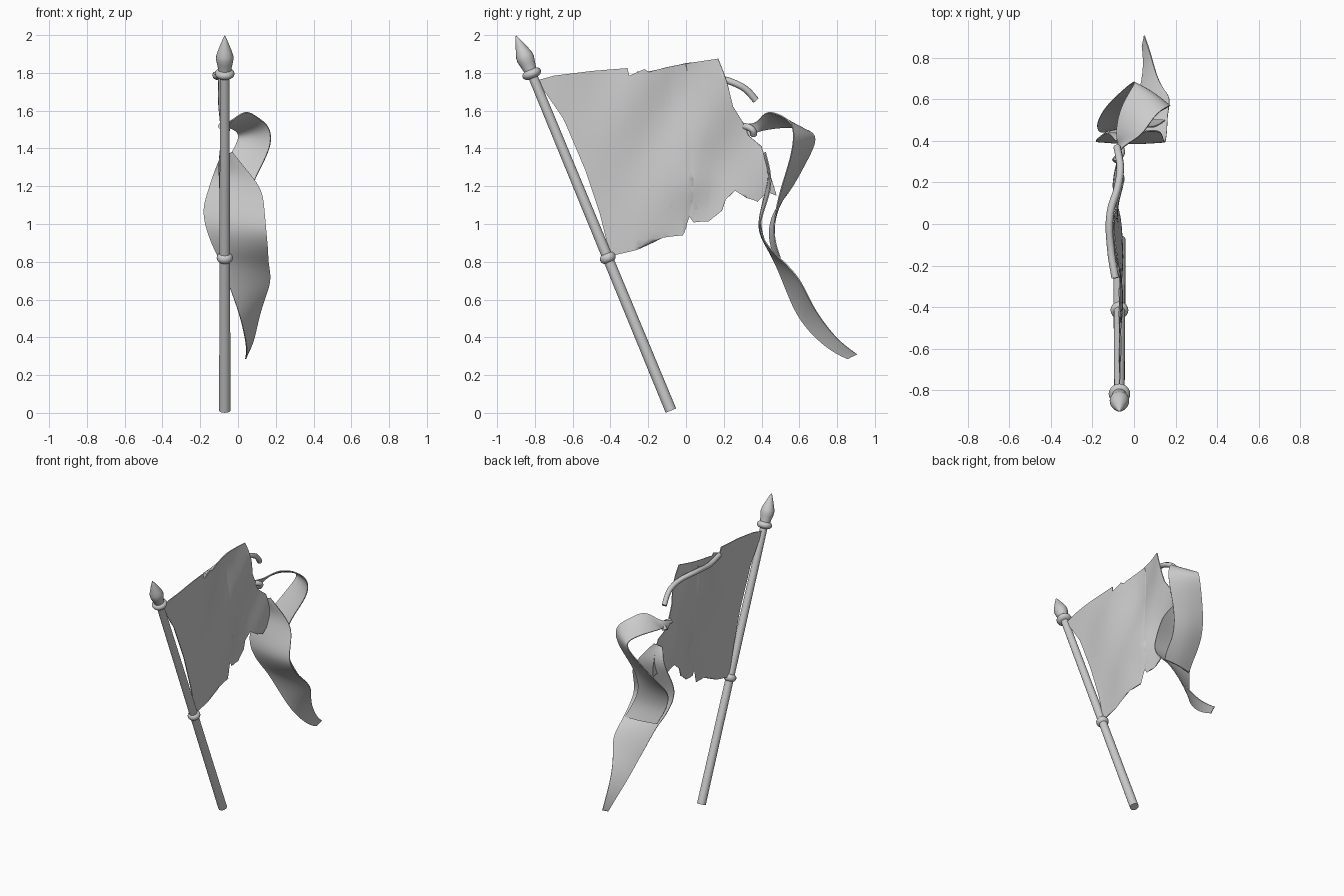
import bpy
import bmesh
import math
from mathutils import Vector

if "Cube" in bpy.data.objects:
    bpy.data.objects.remove(bpy.data.objects["Cube"])

# One plain colour
grey = bpy.data.materials.new("plain grey")
grey.use_nodes = True
colour = (0.6, 0.6, 0.6, 1)
grey.diffuse_color = colour
grey.node_tree.nodes["Principled BSDF"].inputs["Base Color"].default_value = colour


def finish(name, bm, angle=40, thickness=0, levels=0):
    """Turn a bmesh into a smooth shaded object, with its modifiers applied."""
    bmesh.ops.recalc_face_normals(bm, faces=bm.faces)
    mesh = bpy.data.meshes.new(name)
    bm.to_mesh(mesh)
    bm.free()
    mesh.materials.append(grey)
    obj = bpy.data.objects.new(name, mesh)
    bpy.context.collection.objects.link(obj)
    bpy.ops.object.select_all(action="DESELECT")
    obj.select_set(True)
    bpy.context.view_layer.objects.active = obj
    if levels:
        sub = obj.modifiers.new("Smooth", "SUBSURF")
        sub.levels = sub.render_levels = levels
        sub.boundary_smooth = "PRESERVE_CORNERS"
    if thickness:
        solid = obj.modifiers.new("Thickness", "SOLIDIFY")
        solid.thickness = thickness
        solid.offset = 0
    for mod in [m.name for m in obj.modifiers]:
        bpy.ops.object.modifier_apply(modifier=mod)
    bpy.ops.object.shade_smooth_by_angle(angle=math.radians(angle))


def skin(bm, rows, closed=False):
    """Join neighbouring rows of points with quads."""
    rows = [[bm.verts.new(p) for p in row] for row in rows]
    n = len(rows[0])
    for a, b in zip(rows, rows[1:]):
        for i in range(n if closed else n - 1):
            j = (i + 1) % n
            bm.faces.new((a[i], a[j], b[j], b[i]))
    if closed:
        bm.faces.new(rows[0])
        bm.faces.new(rows[-1])


# Leaning pole parts, turned around a shared axis
foot = Vector((-0.07, -0.08, 0.012))
axis = Vector((0, -0.82, 1.985)).normalized()
side = Vector((1, 0, 0))
across = axis.cross(side)


def turned(name, profile, sides=20):
    bm = bmesh.new()
    rows = []
    for r, s in profile:
        ring = [i * math.tau / sides for i in range(sides)]
        rows.append([foot + axis * s + (side * math.cos(t) + across * math.sin(t)) * r
                     for t in ring])
    skin(bm, rows, closed=True)
    finish(name, bm)


def bead(name, s, r, half):
    steps = [math.pi * i / 8 for i in range(9)]
    turned(name, [(0.02 + (r - 0.02) * math.sin(t), s - half * math.cos(t)) for t in steps])


turned("pole", [(0.03, 0), (0.028, 0.87), (0.025, 1.95)])
bead("lower_ring", 0.875, 0.043, 0.025)
bead("upper_collar", 1.93, 0.052, 0.025)
turned("finial", [(0.034, 1.94), (0.036, 1.96), (0.042, 1.99), (0.047, 2.015), (0.045, 2.035),
                  (0.037, 2.06), (0.022, 2.1), (0.01, 2.13), (0.002, 2.147)])


# Torn flag cloth: outline in the side plane, gridded, then rippled sideways
outline = [
    (-.79, 1.76), (-.7, 1.785), (-.5, 1.81), (-.31, 1.825), (-.3, 1.785), (-.22, 1.82),
    (-.2, 1.805), (-.1, 1.83), (0, 1.85), (.17, 1.875), (.2, 1.8), (.22, 1.74), (.25, 1.62),
    (.3, 1.54), (.33, 1.47), (.4, 1.41), (.44, 1.28), (.48, 1.15), (.43, 1.17), (.38, 1.12),
    (.32, 1.14), (.26, 1.176), (.21, 1.13), (.19, 1.07), (.12, 1.015), (.04, 1.01),
    (.02, 1.04), (.058, 1.08), (.05, 1.13), (-.07, 1.115), (-.095, 1.095), (-.03, 1.055),
    (-.05, 1), (-.016, .94), (-.12, .93), (-.22, .885), (-.27, .86), (-.4, .83),
    (-.455, 1.05), (-.535, 1.29), (-.65, 1.56)]


def ripple(y, z):
    loose = min(1, max(0, (y + 0.8 + (z - 1.8) * 0.4) / 0.7))
    wave = 0.022 * math.sin(7 * y + 3 * z) + 0.012 * math.sin(13 * y - 8 * z)
    dent = 0.02 * math.exp(-((y - 0.05) ** 2 + (z - 1.2) ** 2) / 0.012)
    return -0.07 + loose * (wave + dent)


bm = bmesh.new()
bm.faces.new([bm.verts.new((0, y, z)) for y, z in outline])
bmesh.ops.triangulate(bm, faces=bm.faces)
for normal, start, count in (((0, 1, 0), -0.8, 32), ((0, 0, 1), 0.8, 27)):
    for i in range(count):
        bmesh.ops.bisect_plane(bm, geom=bm.verts[:] + bm.edges[:] + bm.faces[:],
                               plane_co=Vector(normal) * (start + i * 0.04), plane_no=normal)
for v in bm.verts:
    v.co.x = ripple(v.co.y, v.co.z)
finish("flag_cloth", bm, angle=60, thickness=0.006)


# Cloth ribbons: pairs of edge points with a bowed centre line
def ribbon(name, pairs, bow):
    bm = bmesh.new()
    rows = []
    for p in pairs:
        a, b = Vector(p[:3]), Vector(p[3:])
        rows.append([a, (a + b) / 2 + Vector((0, bow * (a - b).length, 0)), b])
    skin(bm, rows)
    finish(name, bm, angle=60, thickness=0.006, levels=3)


# Loop that leaves the knot, folds over and comes down behind
ribbon("looped_streamer", [
    (-.1, .31, 1.53, -.08, .33, 1.46), (-.05, .38, 1.53, -.07, .38, 1.49),
    (.04, .42, 1.61, -.09, .42, 1.5), (.1, .53, 1.565, -.07, .56, 1.52),
    (.17, .57, 1.52, .01, .68, 1.49), (.18, .57, 1.42, .0, .69, 1.43),
    (.12, .54, 1.3, -.08, .62, 1.3), (.06, .5, 1.18, -.15, .55, 1.17),
    (.05, .47, 1.05, -.19, .46, 1.07), (.1, .46, .93, -.15, .43, .94),
    (.15, .5, .82, -.09, .47, .82)], 0.06)

# Cupped strip from the fly edge that runs on into the long tail
ribbon("tail_streamer", [
    (-.03, .42, 1.38, -.09, .4, 1.36), (.06, .45, 1.27, -.13, .45, 1.27),
    (.13, .45, 1.18, -.16, .42, 1.17), (.14, .41, 1.07, -.19, .4, 1.08),
    (.15, .38, .96, -.17, .39, .97), (.16, .45, .86, -.12, .44, .85),
    (.16, .53, .79, -.09, .47, .8), (.18, .61, .7, -.05, .52, .68),
    (.13, .66, .58, 0, .57, .55), (.1, .74, .46, .03, .64, .44),
    (.08, .82, .37, .05, .76, .33), (.05, .905, .31, .04, .855, .285)], -0.04)


# Rolled strip torn from the top edge, and the twisted knot at the fly edge
def rolled(name, points, radius):
    curve = bpy.data.curves.new(name, "CURVE")
    curve.dimensions = "3D"
    curve.bevel_depth = radius
    curve.bevel_resolution = 2
    curve.use_fill_caps = True
    curve.resolution_u = 6
    spline = curve.splines.new("BEZIER")
    spline.bezier_points.add(len(points) - 1)
    for bp, p in zip(spline.bezier_points, points):
        bp.co = p
        bp.handle_left_type = bp.handle_right_type = "AUTO"
    curve.materials.append(grey)
    bpy.context.collection.objects.link(bpy.data.objects.new(name, curve))


strip = [(-.26, 1.79), (-.12, 1.78), (.05, 1.79), (.18, 1.77), (.27, 1.74), (.32, 1.71),
         (.37, 1.655)]
rolled("torn_strip", [(ripple(y, z) - 0.022, y, z) for y, z in strip], 0.018)
rolled("fly_knot", [(-.09, .3, 1.52), (-.06, .35, 1.5), (-.08, .36, 1.47)], 0.018)
